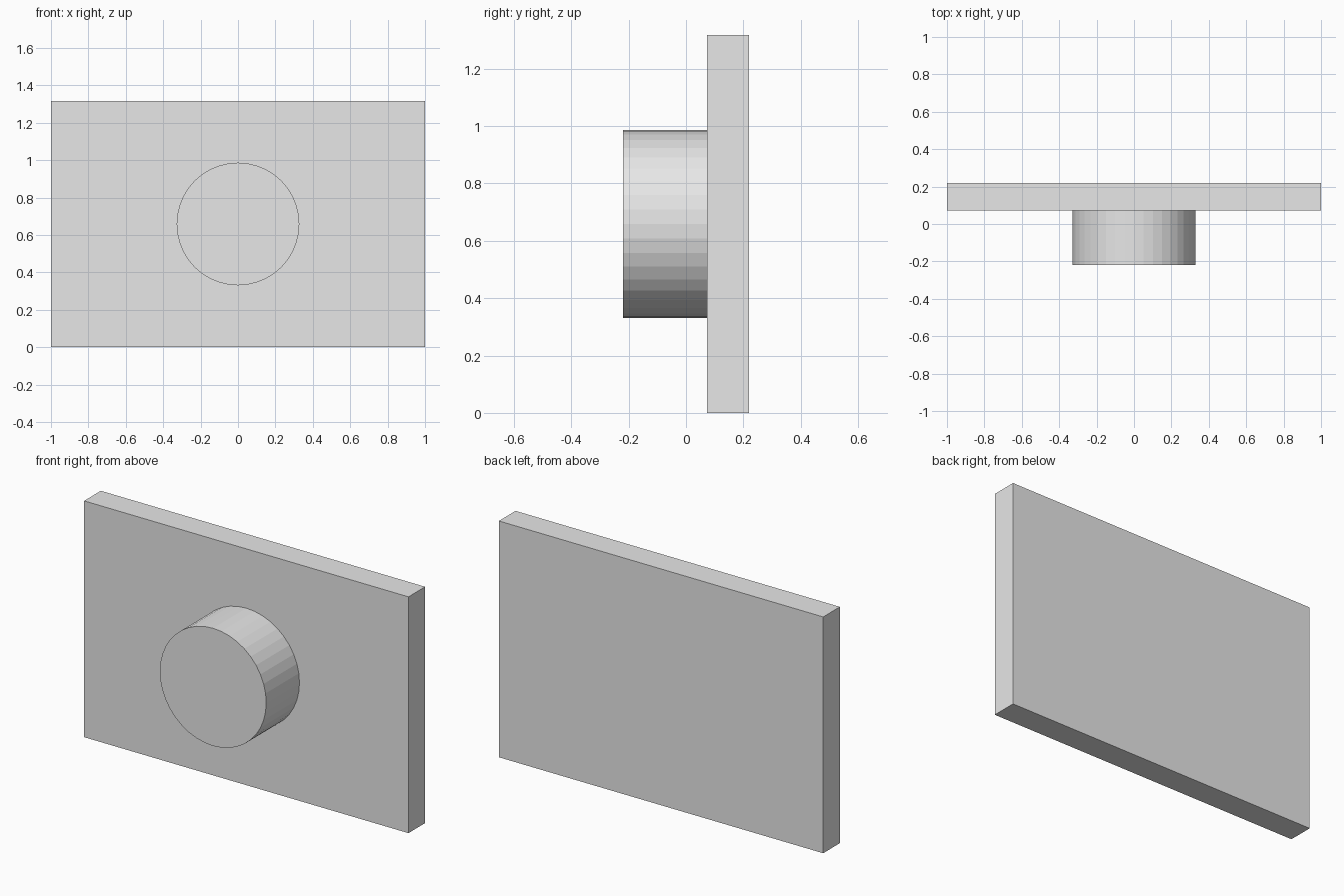
import bpy
from math import pi

# Remove the default cube
if "Cube" in bpy.data.objects:
    bpy.data.objects.remove(bpy.data.objects["Cube"], do_unlink=True)

# Single plain material
grey = bpy.data.materials.new("light grey")
grey.use_nodes = True
colour = (0.8, 0.8, 0.8, 1)
grey.diffuse_color = colour
grey.node_tree.nodes["Principled BSDF"].inputs["Base Color"].default_value = colour

WIDTH, HEIGHT = 2.0, 1.317
BACK, PLATE_FRONT, KNOB_FRONT = 0.22, 0.073, -0.22


def finish(name):
    obj = bpy.context.object
    obj.name = name
    obj.data.materials.append(grey)
    return obj


# Upright rectangular plate
bpy.ops.mesh.primitive_cube_add(size=1, location=(0, (BACK + PLATE_FRONT) / 2, HEIGHT / 2))
plate = finish("back_plate")
plate.scale = (WIDTH, BACK - PLATE_FRONT, HEIGHT)
bpy.ops.object.transform_apply(location=False, rotation=False, scale=True)

# Round faceted boss on the front
bpy.ops.mesh.primitive_cylinder_add(
    vertices=40, radius=0.328, depth=PLATE_FRONT - KNOB_FRONT,
    location=(0, (PLATE_FRONT + KNOB_FRONT) / 2, HEIGHT / 2), rotation=(pi / 2, 0, 0))
finish("front_boss")
